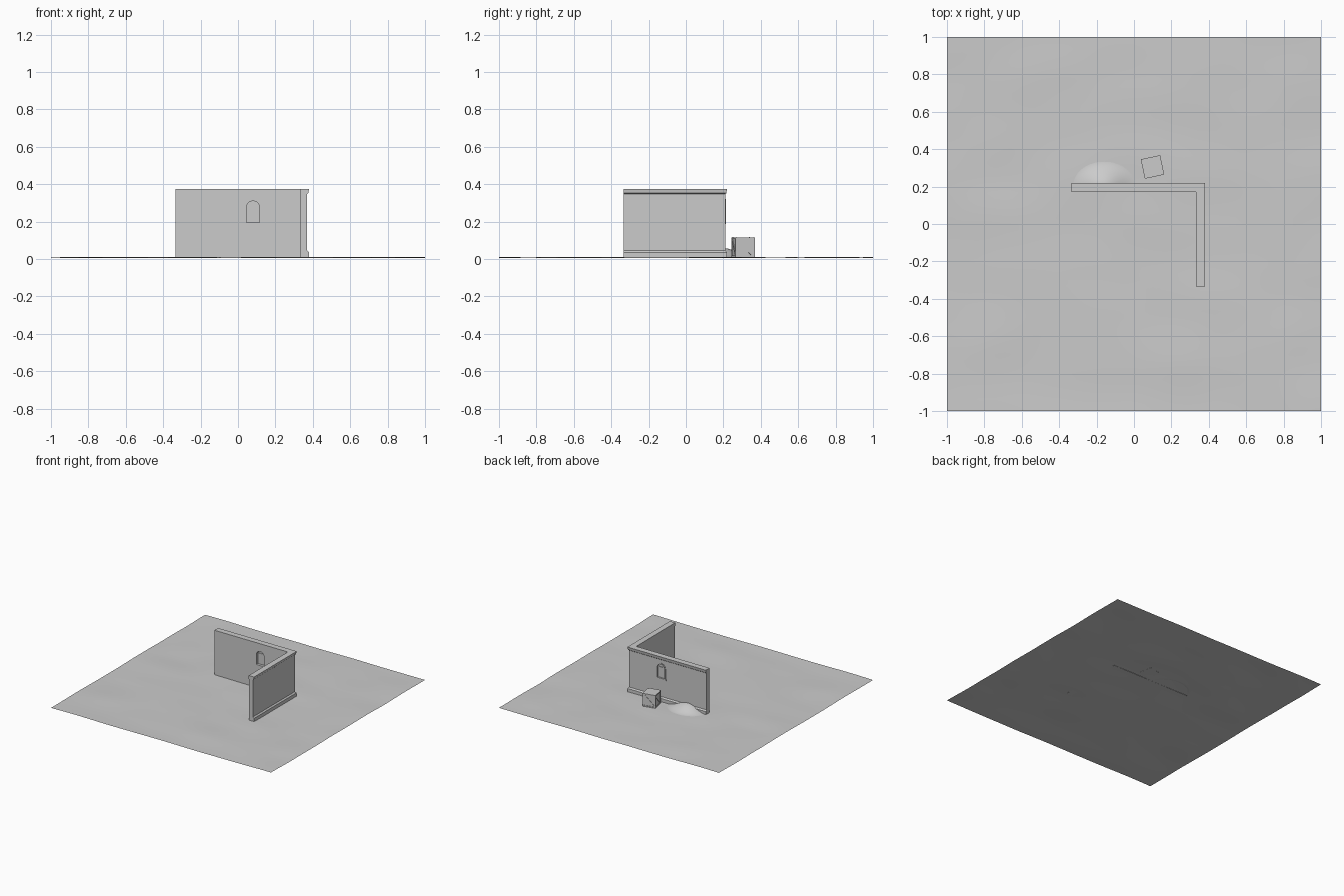
import bpy, bmesh, math
from mathutils import Vector, Matrix, noise

if "Cube" in bpy.data.objects:
    bpy.data.objects.remove(bpy.data.objects["Cube"])


def finish(name, bm, smooth=False):
    bmesh.ops.recalc_face_normals(bm, faces=bm.faces)
    me = bpy.data.meshes.new(name)
    bm.to_mesh(me)
    bm.free()
    for p in me.polygons:
        p.use_smooth = smooth
    ob = bpy.data.objects.new(name, me)
    bpy.context.collection.objects.link(ob)
    return ob


def box(name, center, size):
    bm = bmesh.new()
    bmesh.ops.create_cube(bm, size=1, matrix=Matrix.Translation(center) @ Matrix.Diagonal((*size, 1)))
    return finish(name, bm)


def height_patch(name, cx, cy, sx, sy, nx, ny, height):
    bm = bmesh.new()
    bmesh.ops.create_grid(bm, x_segments=nx, y_segments=ny, size=0.5)
    for v in bm.verts:
        v.co.x = cx + v.co.x * sx
        v.co.y = cy + v.co.y * sy
        v.co.z = height(v.co.x, v.co.y)
    ob = finish(name, bm, True)
    # open surface: keep it facing up
    if ob.data.polygons[0].normal.z < 0:
        ob.data.flip_normals()
    return ob


def arch(cx, w, z0, z1, n=10):
    """Round-headed outline in x, z."""
    r = w / 2
    pts = [(cx - r, z0), (cx + r, z0)]
    return pts + [(cx + r * math.cos(math.pi * i / n), z1 - r + r * math.sin(math.pi * i / n))
                  for i in range(n + 1)]


def prism(name, pts, y0, y1):
    bm = bmesh.new()
    f = bm.faces.new([bm.verts.new((x, y0, z)) for x, z in pts])
    ext = bmesh.ops.extrude_face_region(bm, geom=[f])["geom"]
    bmesh.ops.translate(bm, vec=(0, y1 - y0, 0), verts=[g for g in ext if isinstance(g, bmesh.types.BMVert)])
    return finish(name, bm)


def cut(ob, cutter):
    m = ob.modifiers.new("opening", 'BOOLEAN')
    m.operation, m.solver, m.object = 'DIFFERENCE', 'EXACT', cutter
    bpy.context.view_layer.objects.active = ob
    bpy.ops.object.modifier_apply(modifier=m.name)
    bpy.data.objects.remove(cutter)


# gently rolling ground
def ground_z(x, y):
    n = noise.noise(Vector((x * 2.5, y * 4, 0.3)))
    return min(0.013, max(0, 0.0075 + 0.005 * n))


height_patch("ground", 0, 0, 2, 2, 60, 60, ground_z)


# sand drift banked against the back wall
def drift_z(x, y):
    d = min(1, math.hypot((x + 0.16) / 0.18, (y - 0.205) / 0.14))
    return ground_z(x, y) - 0.001 + 0.05 * math.cos(d * math.pi / 2) ** 2


height_patch("sand_drift", -0.16, 0.27, 0.35, 0.15, 28, 14, drift_z)

# L-shaped wall: moulded profile (outward offset, z) mitred round the corner
profile = [(0, .007), (.047, .007), (.047, .035), (.037, .045), (.037, .347),
           (.043, .352), (.047, .375), (-.001, .375), (-.001, .347), (0, .347)]
path = [((-.335, .173), (0, 1)), ((.333, .173), (1, 1)), ((.333, -.335), (1, 0))]
bm = bmesh.new()
rings = [[bm.verts.new((p[0] + d[0] * o, p[1] + d[1] * o, z)) for o, z in profile] for p, d in path]
n = len(profile)
for a, b in zip(rings, rings[1:]):
    for i in range(n):
        bm.faces.new((a[i], a[(i + 1) % n], b[(i + 1) % n], b[i]))
bm.faces.new(rings[0])
bm.faces.new(rings[-1])
wall = finish("corner_wall", bm)

# arched window: opening, raised surround, sill and closed shutters
WX = 0.08
cut(wall, prism("cutter", arch(WX, .07, .195, .31), .1, .3))
surround = prism("window_surround", arch(WX, .088, .19, .32), .2, .2135)
cut(surround, prism("cutter", arch(WX, .07, .195, .31), .1, .3))
box("window_sill", (WX, .207, .192), (.096, .016, .01))
prism("window_back", arch(WX, .0705, .194, .3105), .196, .2)
for s in (-1, 1):
    box("shutter", (WX + s * .0175, .198, .2375), (.031, .01, .083))
box("window_bar", (WX, .198, .282), (.068, .013, .005))

# wooden crate: recessed side panels with a diagonal brace and corner nails
place = Matrix.Translation((.099, .305, .0625)) @ Matrix.Rotation(math.radians(12), 4, 'Z')
S = .106
bm = bmesh.new()
bmesh.ops.create_cube(bm, size=S)
sides = [f for f in bm.faces if abs(f.normal.z) < .5]
bmesh.ops.inset_individual(bm, faces=sides, thickness=.013)
bmesh.ops.inset_individual(bm, faces=sides, thickness=.0005, depth=-.004)
finish("crate", bm).matrix_world = place
for k in range(4):
    turn = place @ Matrix.Rotation(k * math.pi / 2, 4, 'Z')
    b = box("crate_brace", (0, 0, 0), (.106, .004, .012))
    b.matrix_world = turn @ Matrix.Translation((0, -S / 2 + .003, 0)) @ Matrix.Rotation(math.radians(45), 4, 'Y')
    nail = box("crate_nail", (0, 0, 0), (.004, .004, .002))
    nail.matrix_world = turn @ Matrix.Translation((S / 2 - .007, S / 2 - .007, S / 2))
